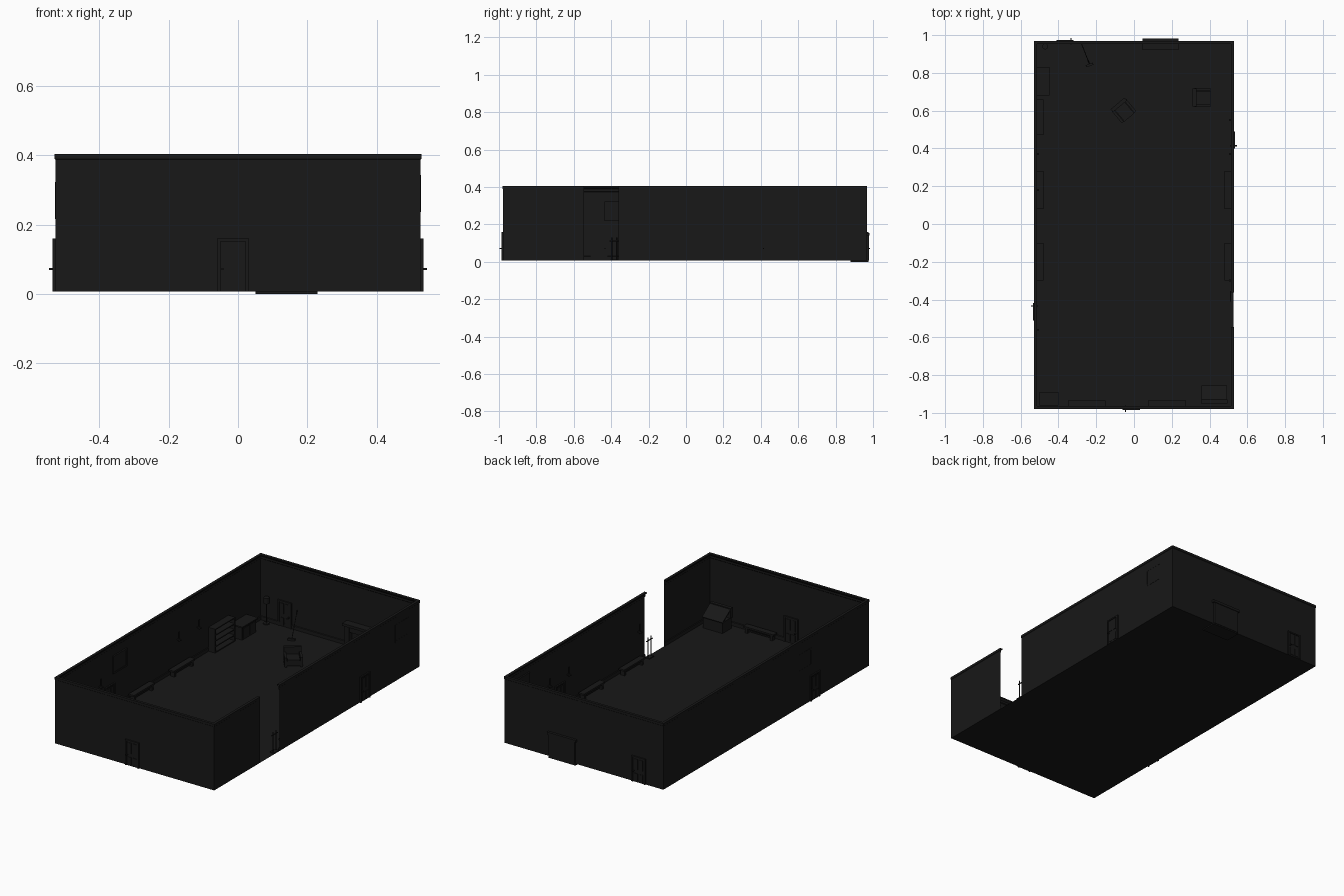
import bpy, bmesh, math
from mathutils import Matrix, Vector

mat = bpy.data.materials.new("charcoal")
mat.diffuse_color = (0.009, 0.009, 0.009, 1)
F = 0.007   # floor level


def finish(name, bm):
    bmesh.ops.recalc_face_normals(bm, faces=bm.faces)
    me = bpy.data.meshes.new(name)
    bm.to_mesh(me)
    bm.free()
    ob = bpy.data.objects.new(name, me)
    me.materials.append(mat)
    bpy.context.collection.objects.link(ob)
    return ob


def add_box(bm, lo, hi):
    lo, hi = Vector(lo), Vector(hi)
    m = Matrix.Translation((lo + hi) / 2) @ Matrix.Diagonal((hi - lo).to_4d())
    bmesh.ops.create_cube(bm, size=1, matrix=m)


def boxes(name, parts, loc=(0, 0, 0), turn=0):
    bm = bmesh.new()
    for p in parts:
        add_box(bm, p[:3], p[3:])
    ob = finish(name, bm)
    ob.location = loc
    ob.rotation_euler.z = math.radians(turn)
    return ob


def rod(name, a, b, r, sides=8):
    a, b = Vector(a), Vector(b)
    d = b - a
    bm = bmesh.new()
    m = Matrix.Translation((a + b) / 2) @ d.to_track_quat('Z', 'Y').to_matrix().to_4x4()
    bmesh.ops.create_cone(bm, cap_ends=True, segments=sides, radius1=r, radius2=r, depth=d.length, matrix=m)
    return finish(name, bm)


# Wall path with inward directions, open at the full-height gap on the right
X, Y0, Y1 = 0.527, -0.978, 0.967
path = [(X, -0.362, -1, 0), (X, Y1, -1, -1), (-X, Y1, 1, -1),
        (-X, Y0, 1, 1), (X, Y0, -1, 1), (X, -0.545, -1, 0)]


def sweep(name, profile):
    bm = bmesh.new()
    rows = [[bm.verts.new((x + sx * d, y + sy * d, z)) for d, z in profile] for x, y, sx, sy in path]
    for r0, r1 in zip(rows, rows[1:]):
        for i in range(len(profile) - 1):
            bm.faces.new((r0[i], r1[i], r1[i + 1], r0[i + 1]))
    return finish(name, bm)


sweep("walls", [(0, F), (0, 0.403)])
sweep("cornice", [(0, 0.372), (0.004, 0.376), (0.004, 0.388), (0.014, 0.398), (0.014, 0.404), (-0.002, 0.404), (-0.002, 0.39), (0, 0.388)])
sweep("baseboard", [(0, 0.03), (0.004, 0.028), (0.004, F)])

# Floor
bm = bmesh.new()
bm.faces.new([bm.verts.new((x, y, F)) for x, y in ((-X, Y0), (X, Y0), (X, Y1), (-X, Y1))])
finish("floor", bm)


# Panelled doors: local x along the wall, -y outward
def door(name, loc, turn):
    p = [(-.036, -.003, 0, .036, .003, .145)]
    for s in (-1, 1):
        p.append((s * .041 - .005, -.008, 0, s * .041 + .005, .008, .152))
        for z0, z1 in ((.008, .052), (.075, .138)):
            cx = s * .017
            p.append((cx - .012, -.006, z0, cx + .012, .006, z1))
    p.append((-.046, -.008, .145, .046, .008, .153))
    p.append((-.034, -.018, .062, -.028, .018, .068))
    boxes(name, p, loc, turn)


door("front_door", (-.014, Y0, F), 0)
door("left_door", (-X, -.465, F), -90)
door("right_door", (X, .445, F), 90)
door("back_door", (-.365, Y1, F), 180)

# Fireplace
boxes("fireplace", [
    (.05, .88, 0, .23, .975, .011), (.055, .93, F, .085, .978, .14),
    (.195, .93, F, .225, .978, .14), (.085, .935, .105, .195, .978, .14),
    (.045, .92, .14, .235, .982, .155), (.085, .96, F, .195, .978, .105)])
for i, z in enumerate((.022, .036)):
    rod("fire_log", (.105, .945, z), (.175, .95, z), .008)


# Wall benches
def bench(name, loc, turn):
    boxes(name, [(-.1, -.018, .03, .1, .018, .04), (-.09, -.014, 0, -.075, .014, .03),
                 (.075, -.014, 0, .09, .014, .03), (-.075, -.003, .008, .075, .003, .016)], loc, turn)


for s in (-1, 1):
    for y in (.18, -.2):
        bench("side_bench", (s * .498, y, F), 90)
for x in (-.25, .175):
    bench("front_bench", (x, -.952, F), 0)


# Armchairs
def chair(loc, turn):
    boxes("armchair", [
        (-.042, -.045, .008, .042, .045, .035), (-.034, -.047, .035, .034, .03, .045),
        (-.048, .03, .005, .048, .05, .088), (-.05, -.045, .005, -.036, .04, .058),
        (.036, -.045, .005, .05, .04, .058),
        *[(x - .005, y - .005, 0, x + .005, y + .005, .01) for x in (-.042, .042) for y in (-.04, .042)]],
        loc, turn)


chair((-.055, .6, F), 40)
chair((.36, .67, F), 90)

# Cabinet and shelf on the left wall
boxes("cabinet", [(-.52, .69, F, -.455, .82, .083), (-.525, .68, .083, -.447, .83, .091),
                  (-.456, .697, .015, -.452, .752, .075), (-.456, .758, .015, -.452, .813, .075)])
boxes("bookshelf", [(-.525, .475, F, -.52, .655, .15), (-.525, .47, F, -.48, .478, .15),
                    (-.525, .652, F, -.48, .66, .15)] +
      [(-.525, .475, F + z, -.48, .655, F + z + .006) for z in (0, .034, .068, .102, .137)])

# Front corner pieces
boxes("corner_table", [(-.5, -.96, .05, -.4, -.89, .058)] +
      [(x - .005, y - .005, F, x + .005, y + .005, .05) for x in (-.49, -.41) for y in (-.95, -.9)])
desk = boxes("writing_desk", [(-.065, -.045, 0, .065, .04, .065), (-.07, -.05, .065, .07, -.03, .125)],
             (.425, -.9, F))
lid = boxes("desk_lid", [(-.068, -.05, 0, .068, .05, .006)], (.425, -.9, .098))
lid.rotation_euler.x = math.radians(-35)

# Leaning broom and floor lamp by the back door
rod("broom_handle", (-.28, .96, .13), (-.235, .845, .014), .002)
boxes("broom_head", [(-.02, -.006, 0, .02, .006, .012)], (-.235, .842, F), 20)
rod("lamp_pole", (-.47, .94, F), (-.47, .94, .15), .003)
rod("lamp_base", (-.47, .94, F), (-.47, .94, .013), .018, 12)
rod("lamp_shade", (-.47, .94, .13), (-.47, .94, .165), .016, 12)

# Stand beside the gap
for y in (-.397, -.37):
    rod("stand_post", (.51, y, F), (.51, y, .13), .003)
rod("stand_bar", (.51, -.41, .112), (.51, -.355, .112), .003)
boxes("stand_foot", [(.495, -.405, F, .525, -.362, .013)])

# Framed pictures and wall lamps
for x, y, z in ((-.523, -.372, .27), (.523, .8, .29)):
    boxes("picture", [(x - .003, y - .06, z - .048, x + .003, y + .06, z + .048),
                      *[(x - .005, y + s * .06 - .005, z - .053, x + .005, y + s * .06 + .005, z + .053) for s in (-1, 1)],
                      *[(x - .005, y - .06, z + s * .048 - .005, x + .005, y + .06, z + s * .048 + .005) for s in (-1, 1)]])
for s in (-1, 1):
    for y in (.37, .18 if s < 0 else .55, -.3 if s > 0 else -.56):
        x = s * .515
        rod("wall_lamp", (x, y, .18), (x, y, .235), .004)
        boxes("lamp_bracket", [(x - .012, y - .005, .185, x + .012, y + .005, .192)])
